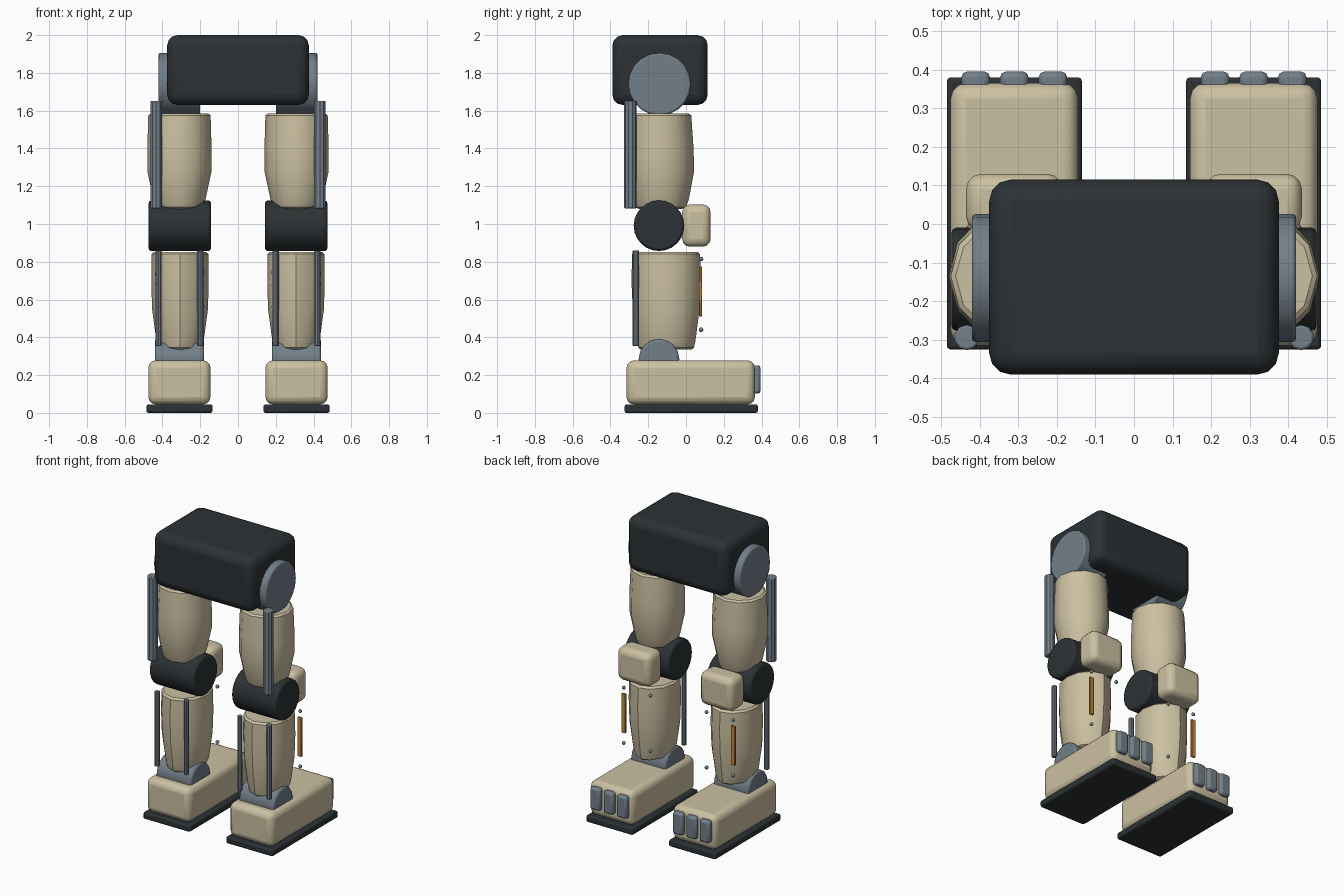
import bpy, bmesh, math
from mathutils import Matrix, Vector

if "Cube" in bpy.data.objects:
    bpy.data.objects.remove(bpy.data.objects["Cube"], do_unlink=True)


def material(name, color):
    mat = bpy.data.materials.new(name)
    mat.use_nodes = True
    mat.diffuse_color = (*color, 1)
    bsdf = mat.node_tree.nodes["Principled BSDF"]
    bsdf.inputs["Base Color"].default_value = (*color, 1)
    bsdf.inputs["Roughness"].default_value = 0.55
    return mat


SHELL = material("beige_shell", (0.60, 0.53, 0.36))
DARK = material("dark_joint", (0.025, 0.031, 0.035))
STEEL = material("steel_grey", (0.17, 0.21, 0.25))
ORANGE = material("orange_light", (0.55, 0.24, 0.04))


def finish(name, bm, mat, bevel=0, segments=3):
    """Turn a bmesh into a shaded object with optional rounded edges."""
    bmesh.ops.recalc_face_normals(bm, faces=bm.faces)
    mesh = bpy.data.meshes.new(name)
    bm.to_mesh(mesh)
    bm.free()
    mesh.materials.append(mat)
    obj = bpy.data.objects.new(name, mesh)
    bpy.context.collection.objects.link(obj)
    if bevel:
        mod = obj.modifiers.new("rounded_edges", "BEVEL")
        mod.width = bevel
        mod.segments = segments
        mod.limit_method = "ANGLE"
        mod.angle_limit = math.radians(40)
    bpy.ops.object.select_all(action="DESELECT")
    bpy.context.view_layer.objects.active = obj
    obj.select_set(True)
    bpy.ops.object.shade_smooth_by_angle(angle=math.radians(35))
    return obj


def box(name, low, high, mat, bevel, segments=3):
    low, high = Vector(low), Vector(high)
    bm = bmesh.new()
    bmesh.ops.create_cube(bm, size=1)
    bmesh.ops.scale(bm, vec=high - low, verts=bm.verts)
    bmesh.ops.translate(bm, vec=(low + high) / 2, verts=bm.verts)
    return finish(name, bm, mat, bevel, segments)


def cylinder(name, center, radius, length, axis, mat, sides, bevel):
    bm = bmesh.new()
    turn = Matrix.Rotation(math.pi / 2, 4, "Y") if axis == "X" else Matrix()
    bmesh.ops.create_cone(bm, cap_ends=True, segments=sides, radius1=radius,
                          radius2=radius, depth=length,
                          matrix=Matrix.Translation(center) @ turn)
    return finish(name, bm, mat, bevel, 2)


def ball(name, center, radius, mat):
    bm = bmesh.new()
    bmesh.ops.create_uvsphere(bm, u_segments=10, v_segments=6, radius=radius,
                              matrix=Matrix.Translation(center))
    return finish(name, bm, mat)


def limb(name, x, y, profile, mat, sides=12):
    """Loft elliptical rings given as (height, half width, half depth)."""
    bm = bmesh.new()
    rings = []
    for z, rx, ry in profile:
        angles = [2 * math.pi * i / sides for i in range(sides)]
        rings.append([bm.verts.new((x + rx * math.cos(a), y + ry * math.sin(a), z))
                      for a in angles])
    for a, b in zip(rings, rings[1:]):
        for i in range(sides):
            j = (i + 1) % sides
            bm.faces.new((a[i], a[j], b[j], b[i]))
    bm.faces.new(rings[0])
    bm.faces.new(rings[-1])
    return finish(name, bm, mat)


THIGH = [(1.08, 0.10, 0.115), (1.09, 0.125, 0.135), (1.13, 0.138, 0.15),
         (1.28, 0.17, 0.178), (1.40, 0.17, 0.175),
         (1.575, 0.165, 0.163), (1.585, 0.152, 0.15)]
SHIN = [(0.335, 0.085, 0.135), (0.345, 0.11, 0.147), (0.38, 0.125, 0.155),
        (0.55, 0.148, 0.177), (0.70, 0.152, 0.184),
        (0.84, 0.15, 0.18), (0.852, 0.138, 0.167)]

# Pelvis block
box("pelvis", (-0.375, -0.39, 1.63), (0.375, 0.115, 2.0), DARK, 0.055)

for label, s in (("left", 1), ("right", -1)):
    x = 0.31 * s

    def side_box(part, low, high, mat, bevel, segments=3):
        """Box given relative to the centre line of this leg."""
        return box(f"{label}_{part}", (x + low[0], *low[1:]),
                   (x + high[0], *high[1:]), mat, bevel, segments)

    # Hip drum, thigh shell and outer strut
    cylinder(f"{label}_hip_joint", (x, -0.14, 1.74), 0.166, 0.22, "X", STEEL, 20, 0.01)
    limb(f"{label}_thigh", x, -0.135, THIGH, SHELL)
    cylinder(f"{label}_thigh_strut", (0.433 * s, -0.294, 1.367), 0.033, 0.57, "Z",
             STEEL, 10, 0.006)

    # Knee drum and pad
    cylinder(f"{label}_knee_joint", (0.308 * s, -0.143, 0.991), 0.134, 0.33, "X",
             DARK, 24, 0.014)
    side_box("knee_pad", (-0.125, -0.02, 0.88), (0.125, 0.13, 1.103), SHELL, 0.04)

    # Shin shell, twin rods, rivets and light strip
    limb(f"{label}_shin", 0.307 * s, -0.105, SHIN, SHELL)
    for where, d in (("outer", 1), ("inner", -1)):
        cylinder(f"{label}_{where}_shin_rod", (x + 0.11 * d * s, -0.265, 0.607),
                 0.017, 0.505, "Z", STEEL, 10, 0.003)
        for level, z in (("upper", 0.815), ("lower", 0.44)):
            ball(f"{label}_{where}_{level}_rivet", (x + 0.1 * d * s, 0.08, z),
                 0.012, STEEL)
    strip = x + 0.1 * s
    box(f"{label}_shin_light", (strip - 0.016, 0.07, 0.51),
        (strip + 0.016, 0.086, 0.775), ORANGE, 0.003, 1)

    # Ankle, foot, sole and toes
    cylinder(f"{label}_ankle_joint", (x, -0.143, 0.283), 0.108, 0.26, "X",
             STEEL, 16, 0.012)
    side_box("foot", (-0.165, -0.315, 0.045), (0.165, 0.365, 0.278), SHELL, 0.04)
    side_box("sole", (-0.175, -0.325, 0), (0.175, 0.38, 0.045), DARK, 0.01, 2)
    for i in (-1, 0, 1):
        mid = 0.1 * i
        side_box(f"toe_{i + 2}", (mid - 0.037, 0.345, 0.102),
                 (mid + 0.037, 0.395, 0.252), STEEL, 0.015, 2)
